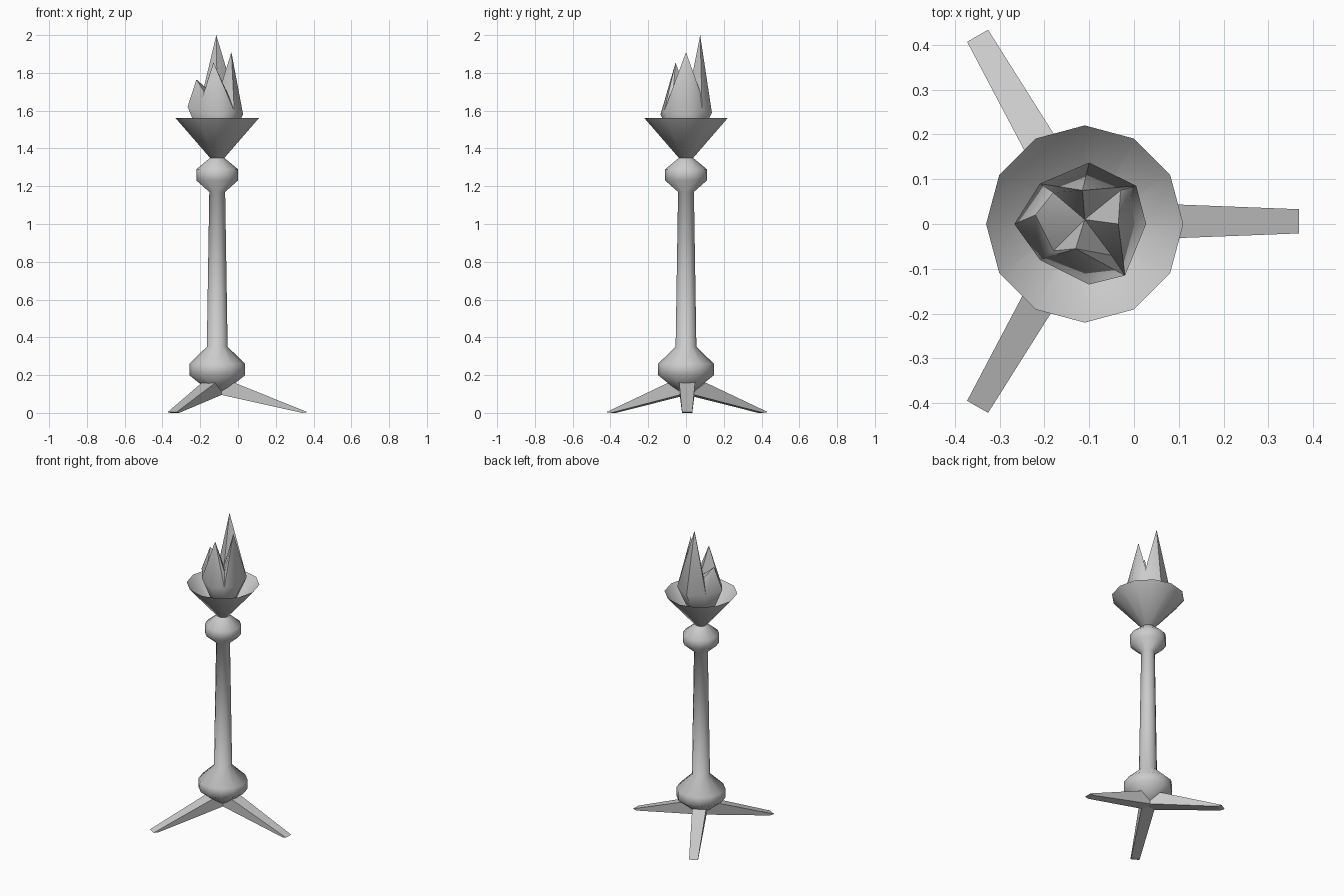
import bpy, math

if "Cube" in bpy.data.objects:
    bpy.data.objects.remove(bpy.data.objects["Cube"])

CX = -0.11  # the stand's axis sits left of the centre


def make(name, verts, faces, smooth_angle=None):
    me = bpy.data.meshes.new(name)
    me.from_pydata(verts, [], faces)
    me.update()
    ob = bpy.data.objects.new(name, me)
    bpy.context.collection.objects.link(ob)
    if smooth_angle:
        bpy.ops.object.select_all(action='DESELECT')
        ob.select_set(True)
        bpy.context.view_layer.objects.active = ob
        bpy.ops.object.shade_smooth_by_angle(angle=math.radians(smooth_angle))
    return ob


def lathe(name, profile, n=12, cap_bottom=False):
    verts, faces = [], []
    for r, z in profile:
        for i in range(n):
            a = 2 * math.pi * i / n
            verts.append((CX + r * math.cos(a), r * math.sin(a), z))
    for k in range(len(profile) - 1):
        for i in range(n):
            j = (i + 1) % n
            faces.append((k*n + i, k*n + j, (k+1)*n + j, (k+1)*n + i))
    if cap_bottom:
        faces.append(tuple(reversed(range(n))))
    return make(name, verts, faces, 60)


# turned stand: bulb, tapering shaft, knob and neck, then the open bowl
lathe("stand", [(0.03, 0.105), (0.148, 0.20), (0.148, 0.26), (0.055, 0.35),
                (0.042, 1.17), (0.11, 1.23), (0.11, 1.29), (0.038, 1.35)],
      cap_bottom=True)
lathe("bowl", [(0.038, 1.35), (0.22, 1.56)], cap_bottom=True)

# three tapered legs
section = [(0.0, 0.10, 0.04), (0.09, 0.16, 0.042),    # root bottom, root top
           (0.478, 0.004, 0.027), (0.45, 0.0, 0.027)]  # tip top, tip bottom
for k in range(3):
    a = math.radians(120 * k)
    c, s = math.cos(a), math.sin(a)
    verts = [(CX + r*c - y*w*s, 0.006 + r*s + y*w*c, z)
             for y in (-1, 1) for r, z, w in section]
    faces = [(3, 2, 1, 0), (4, 5, 6, 7)]
    faces += [(i, (i+1) % 4, 4 + (i+1) % 4, 4 + i) for i in range(4)]
    make(f"leg_{k + 1}", verts, faces)

# flame: rounded belly with four solid tongues around a low middle
belly = [(0.027, 0, 1.58), (0.005, 0.085, 1.60), (-0.10, 0.137, 1.59),
         (-0.21, 0.09, 1.60), (-0.267, 0, 1.62), (-0.21, -0.08, 1.60),
         (-0.10, -0.135, 1.58), (-0.02, -0.115, 1.60)]
tips = [(-0.035, 0, 1.91), (-0.03, 0.075, 1.70), (-0.115, 0.075, 2.0),
        (-0.18, 0.07, 1.70), (-0.22, 0.02, 1.765), (-0.18, -0.06, 1.70),
        (-0.13, -0.055, 1.855), (-0.05, -0.07, 1.68)]
base = [(CX + (x - CX) * 0.6, y * 0.6, 1.47) for x, y, z in belly]
verts = base + belly + tips + [(CX, 0.0, 1.40), (CX, 0.01, 1.67)]
faces = []
for i in range(8):
    j = (i + 1) % 8
    faces.append((24, j, i))
    faces.append((i, j, 8 + j, 8 + i))
    # split towards the tongue so each one folds along its ridge
    if i % 2 == 0:
        faces += [(8 + i, 8 + j, 16 + i), (8 + j, 16 + j, 16 + i)]
    else:
        faces += [(8 + i, 8 + j, 16 + j), (8 + i, 16 + j, 16 + i)]
    faces.append((16 + i, 16 + j, 25))
make("flame", verts, faces, 45)
